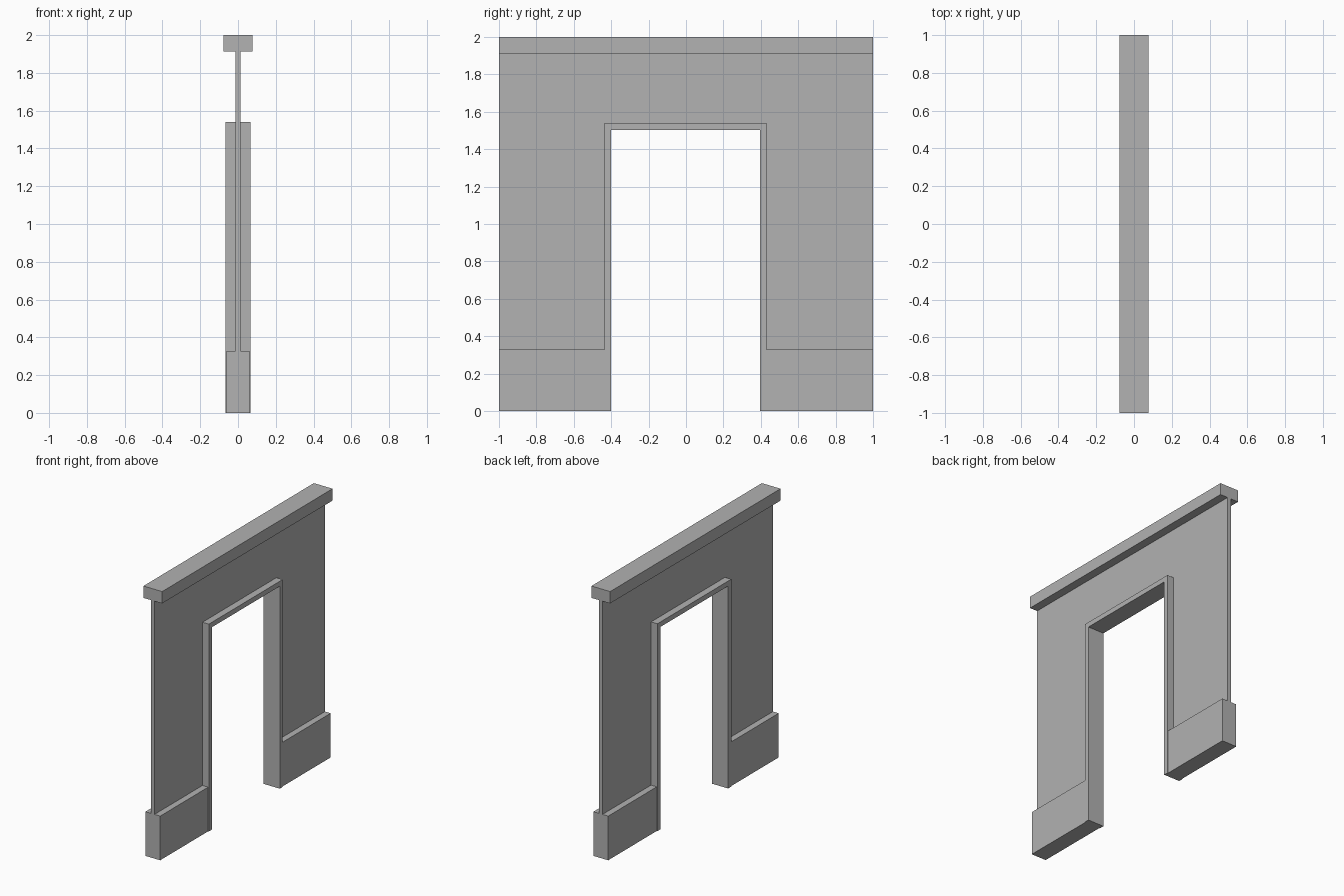
import bpy
import bmesh

if "Cube" in bpy.data.objects:
    bpy.data.objects.remove(bpy.data.objects["Cube"])

# Single neutral finish
grey = bpy.data.materials.new("plain_grey")
grey.diffuse_color = (0.445, 0.445, 0.445, 1.0)
grey.use_nodes = True
grey.node_tree.nodes["Principled BSDF"].inputs["Base Color"].default_value = grey.diffuse_color

# Opening and surround limits (y, z)
IN_L, IN_R, IN_TOP = -0.40, 0.396, 1.503
OUT_L, OUT_R, OUT_TOP = -0.437, 0.43, 1.54
BASE_TOP, CAP_BOTTOM = 0.328, 1.912


def extrude_profile(name, points, half):
    """Solid from a (y, z) outline, thickened to +-half along x."""
    bm = bmesh.new()
    face = bm.faces.new([bm.verts.new((-half, y, z)) for y, z in points])
    result = bmesh.ops.extrude_face_region(bm, geom=[face])
    moved = [v for v in result["geom"] if isinstance(v, bmesh.types.BMVert)]
    bmesh.ops.translate(bm, verts=moved, vec=(2 * half, 0, 0))
    bmesh.ops.recalc_face_normals(bm, faces=bm.faces)
    mesh = bpy.data.meshes.new(name)
    bm.to_mesh(mesh)
    bm.free()
    mesh.materials.append(grey)
    obj = bpy.data.objects.new(name, mesh)
    bpy.context.collection.objects.link(obj)
    return obj


def arch(y0, y1, bottom, top, left, right, head):
    """Rectangle outline with a doorway notch cut up from below."""
    return [(y0, bottom), (y0, top), (y1, top), (y1, bottom),
            (right, bottom), (right, head), (left, head), (left, bottom)]


# Thin wall panel around the doorway
extrude_profile("wall_panel",
                arch(-1, 1, BASE_TOP, CAP_BOTTOM, OUT_L, OUT_R, OUT_TOP), 0.014)

# Thick door surround running down to the floor
extrude_profile("door_surround",
                arch(OUT_L, OUT_R, 0, OUT_TOP, IN_L, IN_R, IN_TOP), 0.066)

# Plinth blocks either side of the doorway
for name, a, b in (("front_plinth", -1, OUT_L), ("back_plinth", OUT_R, 1)):
    extrude_profile(name, [(a, 0), (a, BASE_TOP), (b, BASE_TOP), (b, 0)], 0.061)

# Top rail
extrude_profile("top_rail",
                [(-1, CAP_BOTTOM), (-1, 2), (1, 2), (1, CAP_BOTTOM)], 0.077)
